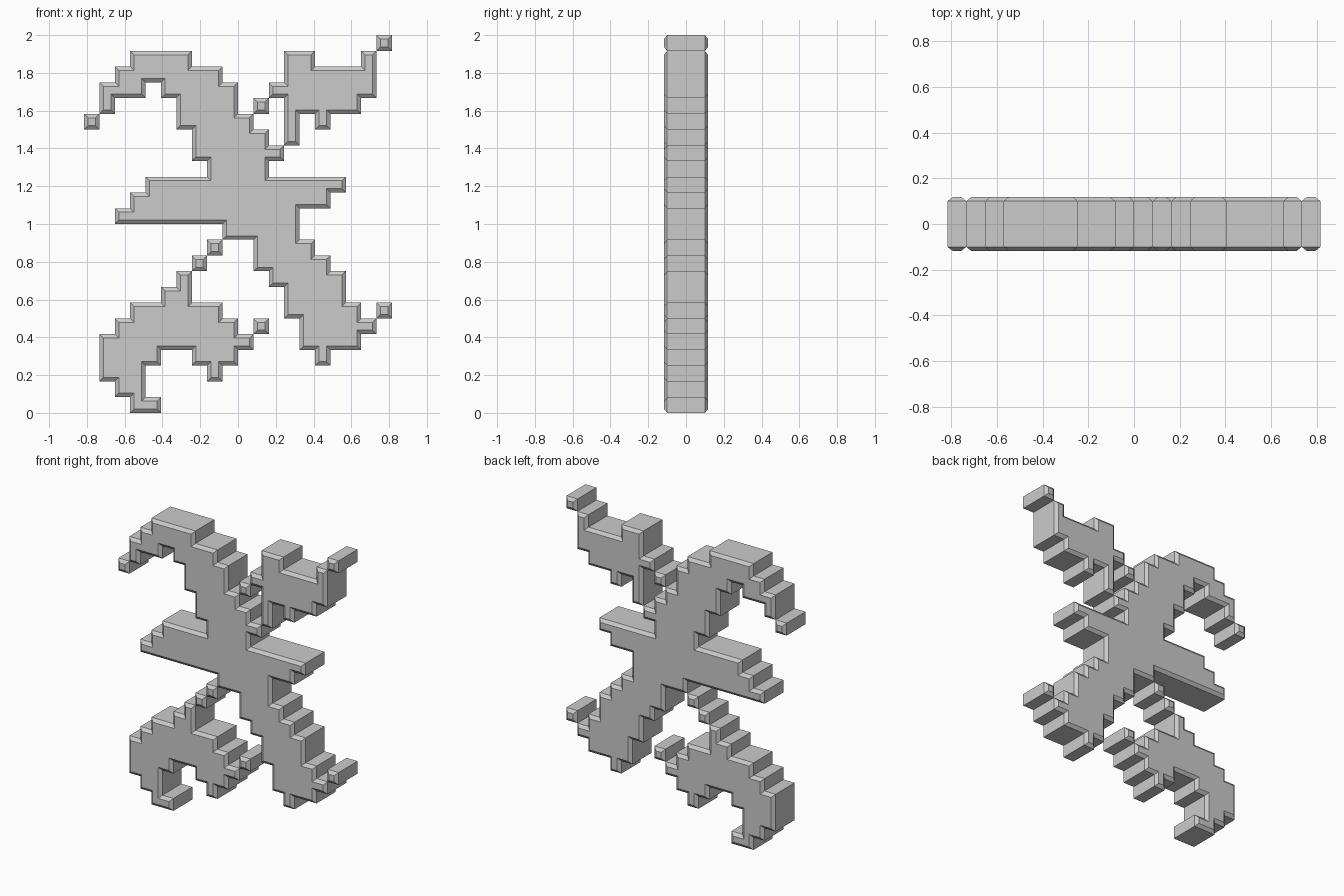
import bpy, bmesh

old = bpy.data.objects.get("Cube")
if old:
    bpy.data.objects.remove(old, do_unlink=True)

# The shape sits on a grid of square blocks, rows counted from the top
COLUMNS, ROWS = 20, 24
CELL_X, CELL_Z = 1.63 / COLUMNS, 2.0 / ROWS
DEPTH, BEVEL_Y, BEVEL = 0.117, 0.017, 0.021

grey = bpy.data.materials.new("plain grey")
grey.use_nodes = True
colour = (0.6, 0.6, 0.6, 1.0)
grey.diffuse_color = colour
grey.node_tree.nodes["Principled BSDF"].inputs["Base Color"].default_value = colour


def stack(top_row, *spans):
    """Blocks of consecutive rows, each filled from one column up to another."""
    return {(column, ROWS - 1 - top_row - step)
            for step, (start, end) in enumerate(spans)
            for column in range(start, end)}


def left(d):
    return (-d[1], d[0])


def trace_outline(cells):
    """Walk round the blocks and return each corner with its two directions."""
    border = {}
    for i, j in cells:
        point, d = (i, j), (1, 0)
        for _ in range(4):
            inward = left(d)
            if (i - inward[0], j - inward[1]) not in cells:
                border[point] = d
            point = (point[0] + d[0], point[1] + d[1])
            d = inward
    point = min(border)
    before = (0, -1)
    corners = []
    while point in border:
        d = border.pop(point)
        if d != before:
            corners.append((point, before, d))
        point, before = (point[0] + d[0], point[1] + d[1]), d
    return corners


def build_part(name, cells):
    """Extrude the outline along y with a chamfered rim front and back."""
    corners = trace_outline(cells)
    bm = bmesh.new()

    def ring(y, inset):
        verts = []
        for (i, j), a, b in corners:
            x = (i - COLUMNS / 2) * CELL_X + inset * (left(a)[0] + left(b)[0])
            z = j * CELL_Z + inset * (left(a)[1] + left(b)[1])
            verts.append(bm.verts.new((x, y, z)))
        return verts

    rings = [ring(-DEPTH, BEVEL), ring(-DEPTH + BEVEL_Y, 0),
             ring(DEPTH - BEVEL_Y, 0), ring(DEPTH, BEVEL)]
    bm.faces.new(rings[0])
    bm.faces.new(rings[-1][::-1])
    for front, back in zip(rings, rings[1:]):
        for k in range(len(corners)):
            bm.faces.new((front[k - 1], back[k - 1], back[k], front[k]))
    bmesh.ops.recalc_face_normals(bm, faces=bm.faces)
    mesh = bpy.data.meshes.new(name)
    bm.to_mesh(mesh)
    bm.free()
    mesh.materials.append(grey)
    bpy.context.collection.objects.link(bpy.data.objects.new(name, mesh))


# Main diagonal with its crossbar and the curl at its upper end
diagonal_top = stack(1, (3, 7), (2, 9), (5, 10), (6, 10), (6, 11),
                     (7, 12), (7, 13), (8, 12))
crossbar = stack(9, (4, 17), (3, 16), (2, 14))
diagonal_foot = stack(12, (9, 14), (11, 15), (11, 16), (12, 17), (13, 17),
                      (13, 18), (14, 19), (14, 18), (15, 16))
curl = stack(3, (1, 4), (1, 2))
build_part("main_body", diagonal_top | crossbar | diagonal_foot | curl)

# Upper flourish with a raised tip and a small hanging tooth
flourish = stack(1, (13, 15), (13, 19), (12, 19), (13, 18), (13, 14), (13, 14))
tip = stack(1, (18, 19))
tooth = stack(5, (15, 16))
build_part("upper_flourish", flourish | tip | tooth)

# Lower flourish with a hooked foot and a hanging tooth
flourish = stack(15, (6, 7), (5, 7), (3, 9), (2, 10), (1, 11))
hook = stack(20, (1, 5), (1, 4), (2, 4), (3, 5))
tooth = stack(20, (7, 10), (8, 9))
build_part("lower_flourish", flourish | hook | tooth)

# Loose square blocks that touch the larger parts at their corners
for name, column, row in (("upper_left_tip", 19, 0), ("upper_link", 11, 4),
                          ("upper_right_tip", 0, 5), ("lower_link_top", 8, 13),
                          ("lower_link_bottom", 7, 14), ("lower_left_tip", 19, 17),
                          ("lower_flourish_tip", 11, 18)):
    build_part(name, stack(row, (column, column + 1)))
